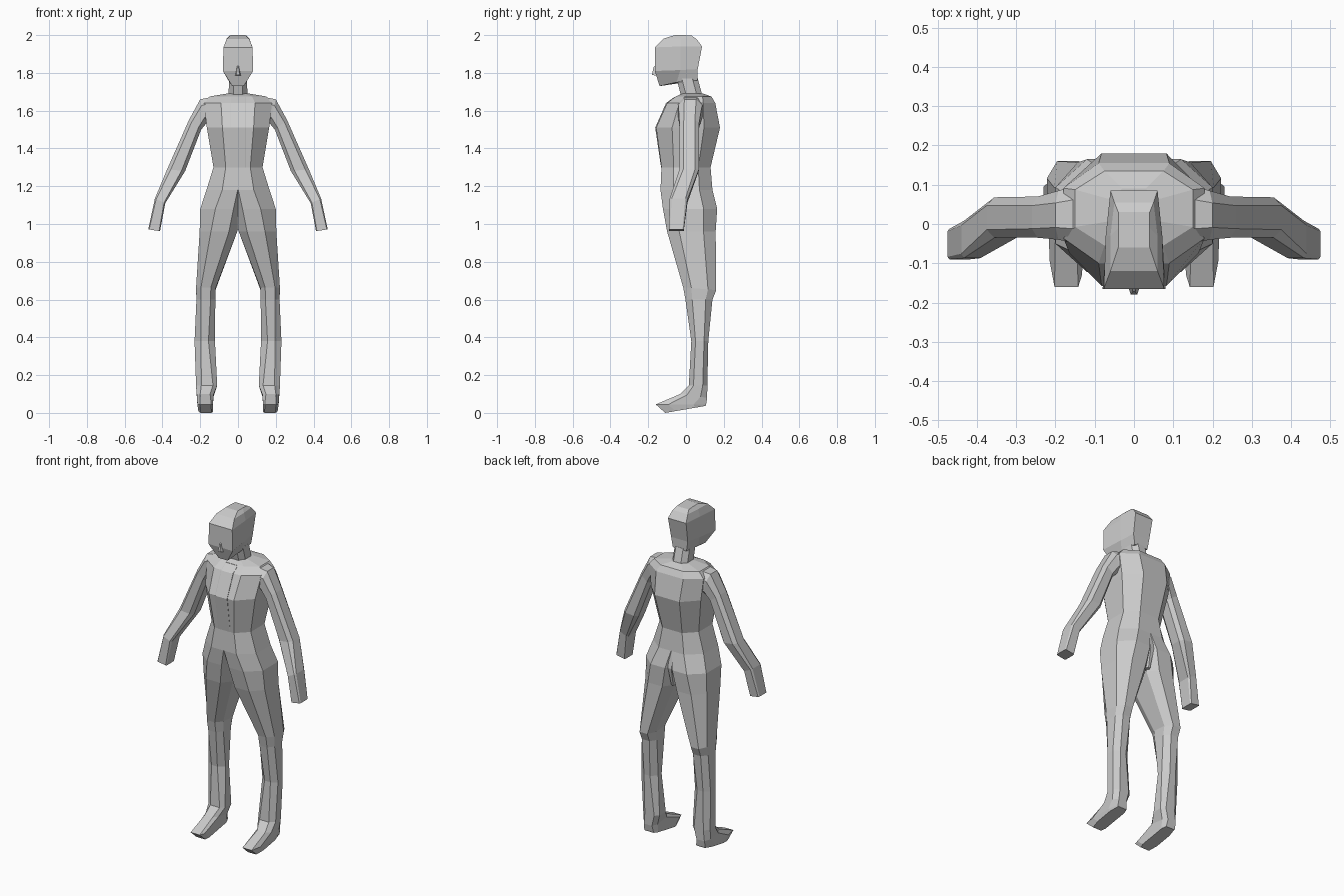
import bpy, bmesh


def loft(name, rings, mirror=False):
    """Skin a list of equal-length point rings and cap both ends."""
    bm = bmesh.new()
    loops = [[bm.verts.new(p) for p in r] for r in rings]
    n = len(loops[0])
    for a, b in zip(loops, loops[1:]):
        for i in range(n):
            j = (i + 1) % n
            bm.faces.new((a[i], a[j], b[j], b[i]))
    bm.faces.new(loops[0])
    bm.faces.new(loops[-1])
    bmesh.ops.remove_doubles(bm, verts=bm.verts, dist=0.0005)
    bmesh.ops.recalc_face_normals(bm, faces=bm.faces)
    me = bpy.data.meshes.new(name)
    bm.to_mesh(me)
    bm.free()
    ob = bpy.data.objects.new(name, me)
    bpy.context.collection.objects.link(ob)
    if mirror:
        ob.modifiers.new("mirror", 'MIRROR').use_axis[0] = True
    return ob


def ring(inner, outer, yf, yb, ci=0.25, cx=0.25, cy=0.25, tilt=0.0):
    """Octagon between inner (x, z) and outer (x, z); tilt raises the back edge."""
    uv = [(ci, 0), (1 - cx, 0), (1, cy), (1, 1 - cy),
          (1 - cx, 1), (ci, 1), (0, 1 - ci), (0, ci)]
    return [(inner[0] + (outer[0] - inner[0]) * u, yf + (yb - yf) * v,
             inner[1] + (outer[1] - inner[1]) * u + tilt * v) for u, v in uv]


def level(z, w, yf, yb, c=0.25):
    return ring((-w, z), (w, z), yf, yb, c, c, c)


# Torso
loft("torso", [level(*r) for r in [
    (1.18, .167, -.135, .14), (1.30, .13, -.13, .13), (1.51, .165, -.158, .18),
    (1.64, .18, -.10, .155), (1.675, .15, -.055, .135), (1.69, .06, -.02, .09)]])

# Raised strip down the chest
loft("chest_strip", [level(z, .04, y, y + .04, .05) for z, y in
                     [(1.30, -.132), (1.51, -.163), (1.64, -.106), (1.672, -.062)]])

# Neck
loft("neck", [level(1.66, .05, -.022, .092), level(1.77, .048, -.05, .062)])


# Head: each ring is front, middle and back as (half width, y, z)
def head_ring(f, m, b):
    return [(w, y, z) for w, y, z in (f, m, b)] + [(-w, y, z) for w, y, z in (b, m, f)]


loft("head", [head_ring(*r) for r in [
    ((.03, -.14, 1.73), (.045, -.05, 1.75), (.045, .06, 1.76)),
    ((.08, -.165, 1.81), (.068, -.03, 1.815), (.055, .062, 1.82)),
    ((.077, -.165, 1.935), (.072, -.03, 1.94), (.06, .085, 1.94)),
    ((.06, -.12, 1.98), (.06, -.03, 1.982), (.05, .055, 1.98)),
    ((.04, -.06, 2.0), (.04, -.01, 2.0), (.04, .03, 1.997))]])

# Nose
loft("nose", [[(-.015, -.16, 1.785), (.015, -.16, 1.785), (.006, -.16, 1.84), (-.006, -.16, 1.84)],
              [(-.008, -.18, 1.79), (.008, -.18, 1.79), (.003, -.172, 1.83), (-.003, -.172, 1.83)]])

# Arms with mitten hands
arm = [((.12, 1.55), (.15, 1.67), -.05, .10, .25),
       ((.17, 1.53), (.20, 1.66), -.04, .085, .25),
       ((.195, 1.50), (.26, 1.55), -.035, .07, .22),
       ((.28, 1.28), (.375, 1.29), -.035, .068, .2),
       ((.385, 1.11), (.44, 1.135), -.087, .008, .12),
       ((.413, .962), (.475, .972), -.09, -.012, .08)]
loft("arm", [ring(a, b, f, k, c, c, c) for a, b, f, k, c in arm], mirror=True)

# Legs with hips and feet: inner x, outer x, front y, back y, z, tilt, inner cut, outer cut
leg = [(0, .167, -.135, .14, 1.18, 0, .01, .5),
       (0, .20, -.122, .165, 1.08, 0, .12, .4),
       (.004, .203, -.10, .157, .96, 0, .22, .3),
       (.118, .222, -.015, .16, .665, -.015, .25, .25),
       (.12, .22, -.003, .14, .60, 0, .25, .25),
       (.122, .23, .028, .118, .38, 0, .32, .32),
       (.11, .222, .015, .113, .145, 0, .2, .25),
       (.13, .218, -.03, .112, .10, -.02, .2, .2),
       (.132, .215, -.16, .106, .045, -.002, .12, .15),
       (.132, .21, -.11, .104, .0, .037, .12, .15)]
loft("leg", [ring((a, z), (b, z), f, k, ci, co, .25, t)
             for a, b, f, k, z, t, ci, co in leg], mirror=True)

# Narrow strip between the buttocks
loft("seat_strip", [level(1.18, .03, .08, .138), level(1.08, .022, .08, .155),
                    level(.97, .012, .07, .13)])
